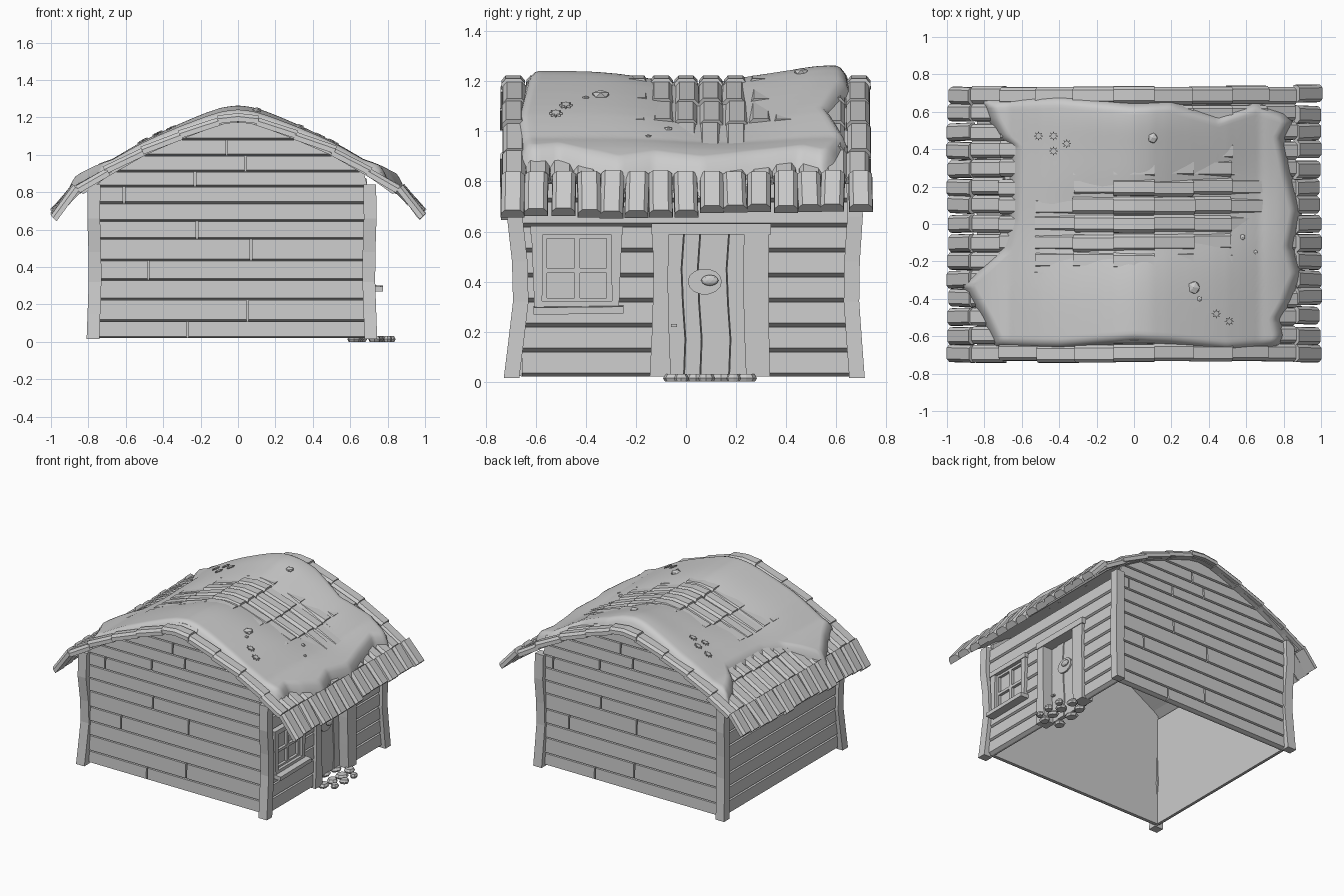
import bpy, bmesh, math, random
from mathutils import Vector, Matrix

random.seed(4)
cube = bpy.data.objects.get("Cube")
if cube:
    bpy.data.objects.remove(cube)

grey = bpy.data.materials.new("plain grey")
grey.use_nodes = True
tone = (0.6, 0.6, 0.6, 1)
grey.diffuse_color = tone
grey.node_tree.nodes["Principled BSDF"].inputs["Base Color"].default_value = tone


def finish(name, bm, smooth=False):
    bmesh.ops.recalc_face_normals(bm, faces=bm.faces[:])
    mesh = bpy.data.meshes.new(name)
    bm.to_mesh(mesh)
    bm.free()
    mesh.materials.append(grey)
    obj = bpy.data.objects.new(name, mesh)
    bpy.context.scene.collection.objects.link(obj)
    if smooth:
        mesh.shade_smooth()


def loft(bm, rings):
    """Closed rings of equal length, joined and capped."""
    rows = [[bm.verts.new(p) for p in ring] for ring in rings]
    n = len(rows[0])
    for a, b in zip(rows, rows[1:]):
        for i in range(n):
            j = (i + 1) % n
            bm.faces.new((a[i], a[j], b[j], b[i]))
    bm.faces.new(rows[0])
    bm.faces.new(rows[-1])


def box(bm, x0, x1, y0, y1, z0, z1):
    loft(bm, [[(x0, y0, z), (x1, y0, z), (x1, y1, z), (x0, y1, z)] for z in (z0, z1)])


def interp(pts, t):
    if t <= pts[0][0]:
        return pts[0][1]
    for (a, p), (b, q) in zip(pts, pts[1:]):
        if t <= b:
            return p + (q - p) * (t - a) / (b - a)
    return pts[-1][1]


# Roof slope, half profile from ridge to eave
SLOPE = [(0, 1.185), (.1, 1.17), (.3, 1.095), (.5, 1.01), (.72, .885), (.84, .80), (.97, .665)]
INVERSE = [(z - .004, x) for x, z in reversed(SLOPE)]


def roof_z(x):
    return interp(SLOPE, abs(x))


# Roof deck, stopping short of the eave tiles
bm = bmesh.new()
deck = SLOPE[:-1]
line = [(s * x, z) for s, pts in ((-1, deck[:0:-1]), (1, deck)) for x, z in pts]
ring = line + [(x * .985, z - .01) for x, z in reversed(line)]
loft(bm, [[(x, y, z) for x, z in ring] for y in (-.71, .71)])
finish("roof_deck", bm)

# Roof tiles: arched prisms in columns, the eave row raised over the one above
ARCH = [(-.048, -.01), (-.046, .016), (-.03, .034), (.03, .034), (.046, .016), (.048, -.01)]
STEPS = [.1, .3, .5, .69, .84, .97]


def tile_ring(x, y, normal, lift):
    base = Vector((x, y, roof_z(x))) + normal * lift
    return [base + normal * h + Vector((0, w, 0)) for w, h in ARCH]


bm = bmesh.new()
for col in range(15):
    y0 = -.69 + col * 1.38 / 14
    up = Vector((0, 0, 1))
    loft(bm, [tile_ring(x, y0, up, lift) for x, lift in ((-.11, .01), (0, .004), (.11, .01))])
    for s in (-1, 1):
        for a, b in zip(STEPS, STEPS[1:]):
            y = y0 + random.uniform(-.007, .007)
            drop = roof_z(a) - roof_z(b)
            normal = Vector((s * drop, 0, b - a)).normalized()
            eave = b == STEPS[-1]
            top = tile_ring(s * a, y, normal, random.uniform(.022, .032) if eave else -.004)
            low = tile_ring(s * b, y, normal, random.uniform(.004, .014))
            stretch = random.uniform(.01, .07)
            if eave:
                stretch = random.uniform(-.07, .04)
                tilt = Vector((0, random.uniform(-.006, .006), .02 * y))
                low = [p + tilt for p in low]
            low = [q + (q - p) * stretch for p, q in zip(top, low)]
            loft(bm, [top, low])
finish("roof_tiles", bm)

# Sagging moss blanket with ragged borders
LEFT = [(-.66, -.74), (-.5, -.82), (-.33, -.93), (-.15, -.72), (0, -.67), (.4, -.66),
        (.45, -.72), (.55, -.78), (.66, -.82)]
RIGHT = [(-.66, .77), (-.6, .81), (-.5, .79), (-.4, .85), (-.25, .91), (-.1, .86), (.1, .9),
         (.3, .85), (.5, .81), (.6, .86), (.66, .80)]
BACK = [(-.8, .67), (-.4, .69), (0, .65), (.2, .66), (.45, .58), (.65, .65), (.8, .6)]
FRONT = [(-.8, -.66), (-.4, -.67), (0, -.635), (.2, -.65), (.5, -.68), (.8, -.66)]


def moss_z(x, y):
    base = (roof_z(x - .07) + 2 * roof_z(x) + roof_z(x + .07)) / 4
    dip = math.exp(-((y - .03 - .17 * x) / .25) ** 2 - ((x - .08) / .6) ** 4)
    hump = .022 * math.exp(-((y - .57) / .15) ** 2 - (x / .5) ** 2)
    brim = .28 * max(0, abs(x) - .67)
    return base + .062 * (1 - dip) + .012 * dip + hump + brim


bm = bmesh.new()
NU, NV = 90, 76
grid = []
for j in range(NV + 1):
    v = j / NV
    row = []
    for i in range(NU + 1):
        u = i / NU
        ya = -.66 + 1.32 * v
        x = interp(LEFT, ya) * (1 - u) + interp(RIGHT, ya) * u
        y = interp(FRONT, x) * (1 - v) + interp(BACK, x) * v
        edge = min(1, min(u, 1 - u, v, 1 - v) * 32)
        z = roof_z(x) + (moss_z(x, y) - roof_z(x)) * math.sqrt(edge)
        row.append(bm.verts.new((x, y, z)))
    grid.append(row)
for a, b in zip(grid, grid[1:]):
    for i in range(NU):
        bm.faces.new((a[i], a[i + 1], b[i + 1], b[i]))
finish("moss_blanket", bm, True)

# Pebbles and little star flowers on the moss
bm = bmesh.new()
for x, y, r in ((.32, -.34, .035), (.1, .46, .028), (.58, -.07, .016), (.65, -.15, .012), (.35, -.4, .014)):
    place = Matrix.Translation((x, y, moss_z(x, y))) @ Matrix.Diagonal((r, r * 1.1, r * .6, 1))
    bmesh.ops.create_icosphere(bm, subdivisions=1, radius=1, matrix=place)
finish("roof_pebbles", bm)
bm = bmesh.new()
for x, y in ((-.51, .47), (-.43, .47), (-.43, .39), (-.36, .43), (.44, -.48), (.51, -.52)):
    star = [(x + r * math.cos(k * math.pi / 8), y + r * math.sin(k * math.pi / 8))
            for k in range(16) for r in ((.026, .013)[k % 2],)]
    loft(bm, [[(p, q, moss_z(p, q) + h) for p, q in star] for h in (.004, .012)])
finish("roof_flowers", bm)

# Plank walls; each plank has an undercut lower edge
WX0, WX1, WY = -.755, .69, .655


def plank(bm, axis, plane, out, z0, z1, start, end, cut=.009):
    section = [(0, z0), (.022 * out, z0 + cut), (.018 * out, z1 - .002), (0, z1)]
    rings = []
    for limit in (start, end):
        pts = []
        for d, z in section:
            t = limit(z)
            pts.append((t, plane + d, z) if axis == "x" else (plane + d, t, z))
        rings.append(pts)
    loft(bm, rings)


def left_limit(z):
    return max(WX0, -interp(INVERSE, z))


def right_limit(z):
    return min(WX1, interp(INVERSE, z))


ROWS = [.02, .11, .225, .33, .435, .55, .645, .74, .83, .91, .995, 1.08, 1.175]
JOINTS = [-.27, .05, None, -.48, .07, -.22, None, -.61, -.23, .04, -.06, None]
for name, side in (("front_wall", -1), ("back_wall", 1)):
    bm = bmesh.new()
    heights = (.82, .87, 1.0, 1.08, 1.175)
    outline = [(WX0, .02), (WX1, .02)]
    outline += [(right_limit(z), z) for z in heights]
    outline += [(left_limit(z), z) for z in reversed(heights)]
    loft(bm, [[(x, side * y, z) for x, z in outline] for y in (WY - .015, WY)])
    for z0, z1, joint in zip(ROWS, ROWS[1:], JOINTS):
        if joint is None:
            plank(bm, "x", side * WY, side, z0, z1, left_limit, right_limit)
        else:
            cut = joint * -side
            plank(bm, "x", side * WY, side, z0, z1, left_limit, lambda z: cut - .005)
            plank(bm, "x", side * WY, side, z0, z1, lambda z: cut + .005, right_limit)
    finish(name, bm)

# Side walls; the left one leaves openings for the door and window
for name, plane, out in (("left_wall", WX1, 1), ("right_wall", WX0, -1)):
    bm = bmesh.new()
    for k in range(8):
        z0 = .02 + k * .1
        spans = [(-WY, WY)]
        if out > 0 and k < 6:
            spans = [(-WY, -.08), (.27, WY)]
            if k > 2:
                spans = [(-WY, -.58), (-.29, -.08), (.27, WY)]
        for a, b in spans:
            box(bm, plane - .015 * out, plane, a, b, z0, z0 + .1)
            plank(bm, "y", plane, out, z0, z0 + .1, lambda z: a, lambda z: b, .014)
    finish(name, bm)

# Crooked corner posts, bowed inward at mid height
BOW = [(.015, .035), (.15, .018), (.32, -.002), (.48, .002), (.66, .022), (.84, .015)]
for name, sx, sy in (("front_left_post", 1, -1), ("front_right_post", -1, -1),
                     ("back_left_post", 1, 1), ("back_right_post", -1, 1)):
    bm = bmesh.new()
    cx = .7 if sx > 0 else -.765
    rings = []
    for z, bow in BOW:
        mx, my = cx + sx * bow * .3, sy * (.662 + bow * (1 if sy < 0 else .6))
        rings.append([(mx + a * .034, my + b * .031, z) for a, b in ((-1, -1), (1, -1), (1, 1), (-1, 1))])
    loft(bm, rings)
    finish(name, bm)

# Door: wavy boards set back inside a crooked frame
bm = bmesh.new()
edges = [-.075, -.01, .055, .17, .26]
for k, (a, b) in enumerate(zip(edges, edges[1:])):
    front = .655 + .005 * (k % 2)
    rings = []
    for z in (.025, .17, .31, .45, .6):
        sway = .008 * math.sin(z * 11)
        rings.append([(.63, a + sway, z), (front, a + sway + .002, z),
                      (front, b + sway - .002, z), (.63, b + sway, z)])
    loft(bm, rings)
finish("door_boards", bm)
bm = bmesh.new()
for inner, outer, foot in ((-.06, -.13, -.145), (.24, .33, .335)):
    rings = []
    for z, w in ((.02, 0), (.2, .6), (.4, 1), (.6, .7)):
        o = foot + (outer - foot) * w
        i = inner - .012 * w
        rings.append([(.64, i, z), (.732, i, z), (.732, o, z), (.64, o, z)])
    loft(bm, rings)
box(bm, .64, .737, -.138, .34, .588, .632)
finish("door_frame", bm)
bm = bmesh.new()
plate = Matrix.Translation((.664, .075, .4)) @ Matrix.Rotation(math.pi / 2, 4, "Y") @ Matrix.Diagonal((.052, .068, .012, 1))
bmesh.ops.create_cone(bm, cap_ends=True, segments=14, radius1=1, radius2=1, depth=1, matrix=plate)
knob = Matrix.Translation((.68, .095, .405)) @ Matrix.Diagonal((.014, .035, .022, 1))
bmesh.ops.create_icosphere(bm, subdivisions=2, radius=1, matrix=knob)
box(bm, .65, .67, -.06, -.035, .218, .23)
finish("door_fittings", bm)

# Window: outer frame, crossed bars, recessed pane and sill
bm = bmesh.new()
for (foot, head), (inner0, inner1) in (((-.605, -.618), (-.575, -.57)), ((-.268, -.255), (-.295, -.3))):
    loft(bm, [[(.67, a, z), (.732, a, z), (.732, b, z), (.67, b, z)]
              for a, b, z in ((foot, inner0, .29), (head, inner1, .6))])
box(bm, .67, .737, -.622, -.252, .588, .622)
box(bm, .67, .732, -.6, -.27, .29, .322)
for y in (-.578, -.445, -.317):
    box(bm, .68, .712, y, y + .022, .31, .59)
for z in (.315, .435, .572):
    box(bm, .68, .71, -.57, -.3, z, z + .02)
finish("window_frame", bm)
bm = bmesh.new()
box(bm, .684, .69, -.58, -.29, .31, .6)
finish("window_pane", bm)
bm = bmesh.new()
loft(bm, [[(.69, y, .272 + t), (.775, y, .268 + t), (.775, y, .296 + t), (.69, y, .302 + t)]
          for y, t in ((-.61, 0), (-.25, .004))])
finish("window_sill", bm)

# Stepping stones at the door: flat uneven slabs
bm = bmesh.new()
for x, y, r in ((.62, -.03, .05), (.63, .1, .055), (.65, .21, .05), (.73, -.05, .045), (.74, .04, .05),
                (.75, .14, .055), (.74, .24, .045), (.81, .08, .04), (.81, .19, .035), (.8, -.02, .032)):
    rim = [(k * math.pi / 4, r * random.uniform(.75, 1)) for k in range(8)]
    loft(bm, [[(x + f * d * math.cos(t) * .9, y + f * d * math.sin(t), z) for t, d in rim]
              for f, z in ((.8, 0), (1, .014), (.75, .03))])
finish("step_stones", bm)
